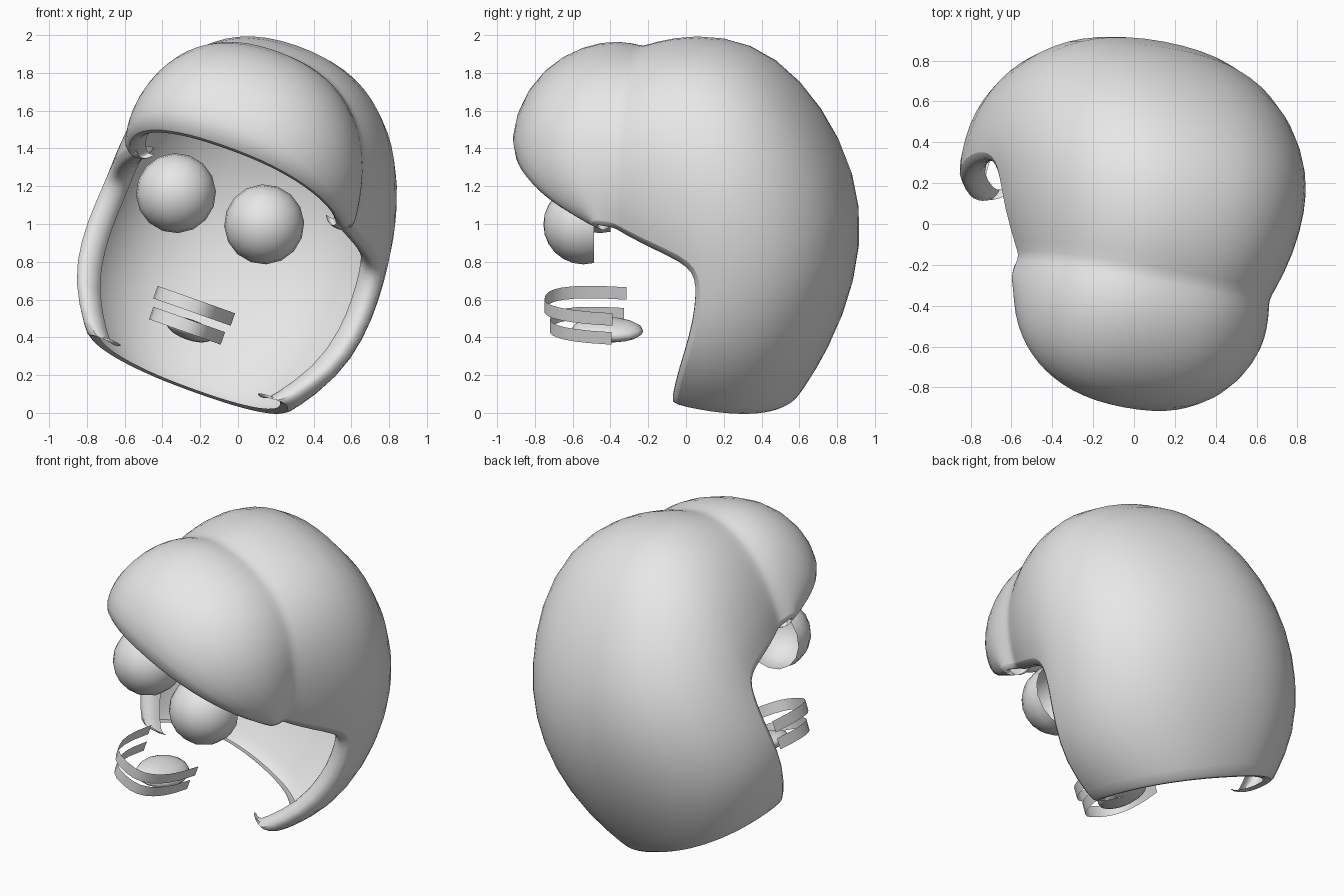
import bpy, bmesh, math
from mathutils import Matrix, Vector

if "Cube" in bpy.data.objects:
    bpy.data.objects.remove(bpy.data.objects["Cube"])

grey = bpy.data.materials.new("plain grey")
grey.use_nodes = True
grey.diffuse_color = (0.8, 0.8, 0.8, 1)
grey.node_tree.nodes["Principled BSDF"].inputs["Base Color"].default_value = (0.8, 0.8, 0.8, 1)

# The whole head is rolled sideways and turned a little
YAW = math.radians(-10)
POSE = (Matrix.Rotation(math.radians(19.5), 4, 'Y') @ Matrix.Translation((-0.30, 0.2, 0))
        @ Matrix.Rotation(YAW, 4, 'Z'))


def finish(name, bm, angle=60):
    bm.transform(POSE)
    mesh = bpy.data.meshes.new(name)
    bm.to_mesh(mesh)
    bm.free()
    obj = bpy.data.objects.new(name, mesh)
    bpy.context.collection.objects.link(obj)
    mesh.materials.append(grey)
    bpy.ops.object.select_all(action='DESELECT')
    obj.select_set(True)
    bpy.context.view_layer.objects.active = obj
    bpy.ops.object.shade_smooth_by_angle(angle=math.radians(angle))
    return obj


def skin(bm, rows):
    rows = [[bm.verts.new(p) for p in row] for row in rows]
    for a, b in zip(rows, rows[1:]):
        for i in range(len(a) - 1):
            bm.faces.new((a[i], b[i], b[i + 1], a[i + 1]))


def arc(end, apex, width, lean=0, steps=16, power=0.86):
    """Arch from the left end, over the apex, to the right end."""
    points = []
    for i in range(steps + 1):
        t = math.pi * i / steps
        s = max(math.sin(t), 0) ** power
        c = math.copysign(abs(math.cos(t)) ** power, math.cos(t))
        points.append(Vector((width * c - lean * s, end[0] + (apex[0] - end[0]) * s,
                              end[1] + (apex[1] - end[1]) * s)))
    return points


def curled(row, size):
    """Roll both ends of an arch inward to make the thick rounded rim."""
    def roll(p, side):
        back = (row[len(row) // 2] - p).normalized()
        back.x = 0
        return [p + size * (Vector((-side * inward, 0, 0)) + back * depth)
                for inward, depth in ((1.0, 0.6), (0.85, 0.1), (0.4, -0.2))]
    return roll(row[0], 1) + row + roll(row[-1], -1)[::-1]


# Hair: one skin of arches from the fringe's brow edge, over the crown, to the hem
fringe = [((-.50, 1.14), (-.99, 1.37), .54, .05), ((-.51, 1.10), (-1.03, 1.30), .57, .05),
          ((-.54, 1.09), (-1.09, 1.29), .61, .05), ((-.57, 1.11), (-1.15, 1.40), .63, .06),
          ((-.58, 1.13), (-1.08, 1.62), .65, .06), ((-.57, 1.14), (-.92, 1.79), .66, .05),
          ((-.55, 1.14), (-.70, 1.88), .66, .05), ((-.51, 1.13), (-.54, 1.88), .65, .04)]
shell = [((-.47, 1.12), (-.48, 1.865), .64, .03), ((-.43, 1.10), (-.42, 1.90), .66, .02),
         ((-.26, 1.05), (-.20, 1.955), .73, .02), ((-.10, 1.00), (.10, 1.93), .77, .02),
         ((-.03, .95), (.38, 1.73), .79, .02), ((-.01, .88), (.615, 1.38), .80, .02),
         ((-.01, .76), (.73, 1.00), .81, .02), ((-.04, .59), (.69, .61), .81, .02),
         ((-.11, .37), (.565, .28), .76, .02), ((-.17, .16), (.43, .05), .61, 0),
         ((-.17, .12), (.40, .015), .57, 0), ((-.15, .14), (.35, .04), .52, 0)]
bm = bmesh.new()
skin(bm, [curled(arc(*row), 0.06) for row in fringe] + [curled(arc(*row), 0.14) for row in shell])
hair = finish("hair", bm)
smooth = hair.modifiers.new("rounding", 'SUBSURF')
smooth.levels = smooth.render_levels = 1

# Eyes: domes open at the back, facing straight ahead
for name, x in (("left_eye", 0.225), ("right_eye", -0.278)):
    bm = bmesh.new()
    bmesh.ops.create_uvsphere(bm, u_segments=16, v_segments=12, radius=0.212)
    bmesh.ops.rotate(bm, verts=bm.verts, matrix=Matrix.Rotation(math.pi / 2, 3, 'X'))
    bmesh.ops.delete(bm, geom=[v for v in bm.verts if v.co.y > 0.06], context='VERTS')
    bmesh.ops.rotate(bm, verts=bm.verts, matrix=Matrix.Rotation(-YAW, 3, 'Z'))
    bmesh.ops.translate(bm, verts=bm.verts, vec=(x, -0.715, 0.987))
    finish(name, bm)

# Teeth: two thin curved bands open at the back
for name, z, width, back, front in (("upper_teeth", 0.457, 0.21, -0.56, -0.96),
                                    ("lower_teeth", 0.345, 0.195, -0.57, -0.93)):
    bm = bmesh.new()
    skin(bm, [arc((back, h), (front, h), width, 0, 14, 0.75) for h in (z - 0.035, z + 0.035)])
    bmesh.ops.solidify(bm, geom=bm.faces[:], thickness=0.015)
    finish(name, bm, 40)

# Tongue
bm = bmesh.new()
bmesh.ops.create_uvsphere(bm, u_segments=16, v_segments=10, radius=1)
bmesh.ops.scale(bm, verts=bm.verts, vec=(0.13, 0.19, 0.055))
bmesh.ops.translate(bm, verts=bm.verts, vec=(0.02, -0.62, 0.33))
finish("tongue", bm)
